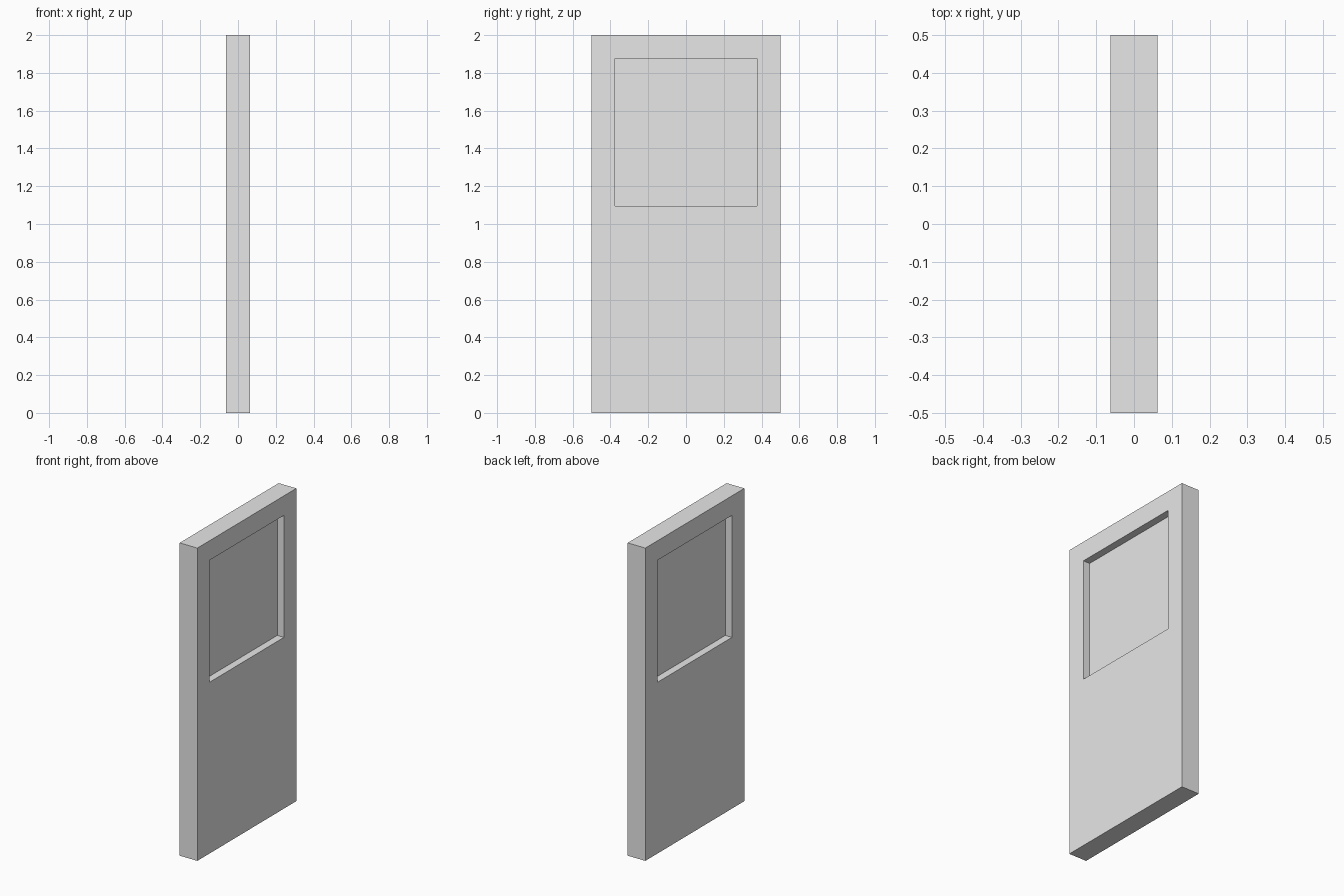
import bpy
import bmesh

if "Cube" in bpy.data.objects:
    bpy.data.objects.remove(bpy.data.objects["Cube"])

# Sizes of the door slab and its recessed square panel
HALF_T, HALF_W, HEIGHT = 0.0625, 0.5, 2.0
PANEL_W, PANEL_LOW, PANEL_HIGH = 0.375, 1.095, 1.875
RECESS = 0.047

grey = bpy.data.materials.new("light_grey")
grey.diffuse_color = (0.8, 0.8, 0.8, 1)
grey.use_nodes = True
grey.node_tree.nodes["Principled BSDF"].inputs["Base Color"].default_value = grey.diffuse_color


def rectangle(bm, x, half_w, low, high):
    """Four corners in a plane of constant x."""
    return [bm.verts.new((x, y, z)) for y, z in
            ((-half_w, low), (half_w, low), (half_w, high), (-half_w, high))]


def bridge(bm, a, b):
    """Ring of quads between two rectangles."""
    for i in range(4):
        j = (i + 1) % 4
        bm.faces.new((a[i], a[j], b[j], b[i]))


bm = bmesh.new()
outlines = []
for side in (-1, 1):
    outer = rectangle(bm, side * HALF_T, HALF_W, 0, HEIGHT)
    rim = rectangle(bm, side * HALF_T, PANEL_W, PANEL_LOW, PANEL_HIGH)
    floor = rectangle(bm, side * (HALF_T - RECESS), PANEL_W, PANEL_LOW, PANEL_HIGH)
    bridge(bm, outer, rim)      # broad face around the panel
    bridge(bm, rim, floor)      # recess walls
    bm.faces.new(floor)         # recessed panel
    outlines.append(outer)
bridge(bm, *outlines)           # slab edges
bmesh.ops.recalc_face_normals(bm, faces=bm.faces)

mesh = bpy.data.meshes.new("door")
bm.to_mesh(mesh)
bm.free()
mesh.materials.append(grey)
door = bpy.data.objects.new("door", mesh)
bpy.context.collection.objects.link(door)
